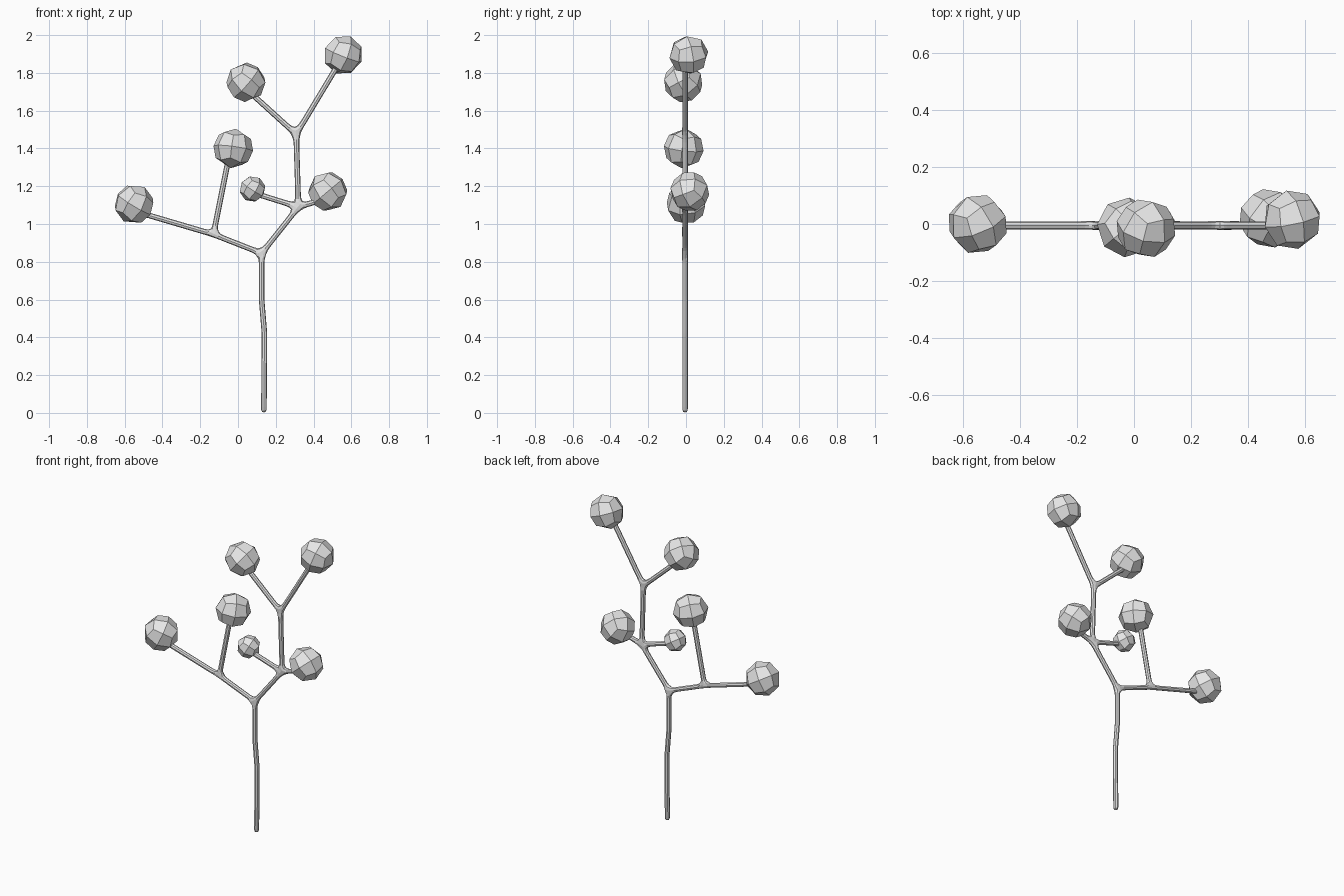
import bpy
import bmesh
from math import radians
from mathutils import Euler, Vector

cube = bpy.data.objects.get("Cube")
if cube:
    bpy.data.objects.remove(cube, do_unlink=True)

grey = bpy.data.materials.new("plain_grey")
grey.use_nodes = True
grey.diffuse_color = (0.8, 0.8, 0.8, 1)
grey.node_tree.nodes["Principled BSDF"].inputs["Base Color"].default_value = (0.8, 0.8, 0.8, 1)


def add_object(name, mesh):
    obj = bpy.data.objects.new(name, mesh)
    bpy.context.collection.objects.link(obj)
    mesh.materials.append(grey)
    return obj


def berry(name, centre, radius, turn):
    """Faceted ball: a once-divided cube pushed out to a sphere."""
    bm = bmesh.new()
    bmesh.ops.create_cube(bm, size=2)
    bmesh.ops.subdivide_edges(bm, edges=bm.edges[:], cuts=1, use_grid_fill=True)
    spin = Euler([radians(a) for a in turn]).to_matrix()
    for v in bm.verts:
        v.co = spin @ v.co.normalized() * radius + Vector(centre)
    mesh = bpy.data.meshes.new(name)
    bm.to_mesh(mesh)
    bm.free()
    add_object(name, mesh)


# Balls at the twig ends
berry("left_low_ball", (-0.55, 0, 1.105), 0.107, (20, 25, 30))
berry("inner_ball", (-0.025, -0.012, 1.40), 0.106, (0, 10, 40))
berry("upper_ball", (0.042, -0.015, 1.75), 0.106, (35, 40, 10))
berry("top_ball", (0.557, 0.015, 1.895), 0.106, (10, 20, 15))
berry("right_ball", (0.475, 0.02, 1.172), 0.106, (30, 50, 0))
berry("small_ball", (0.077, 0, 1.185), 0.07, (15, 30, 20))

# Branch skeleton in the x-z plane, joined by point names
points = {
    "root": (0.137, 0), "knee": (0.14, 0.42), "bend": (0.125, 0.6),
    "fork": (0.125, 0.845), "left_fork": (-0.13, 0.945),
    "right_fork": (0.32, 1.09), "top_fork": (0.308, 1.475),
    "left_low": (-0.52, 1.06), "inner": (-0.045, 1.37),
    "upper": (0.06, 1.70), "top": (0.54, 1.86),
    "right": (0.45, 1.13), "small": (0.08, 1.165),
}
links = [
    ("root", "knee"), ("knee", "bend"), ("bend", "fork"),
    ("fork", "left_fork"), ("left_fork", "left_low"), ("left_fork", "inner"),
    ("fork", "right_fork"), ("right_fork", "right"), ("right_fork", "small"),
    ("right_fork", "top_fork"), ("top_fork", "upper"), ("top_fork", "top"),
]
names = list(points)
mesh = bpy.data.meshes.new("branches")
mesh.from_pydata([(x, -0.005, z) for x, z in points.values()],
                 [(names.index(a), names.index(b)) for a, b in links], [])
branches = add_object("branches", mesh)

# Thin rounded skin over the skeleton
branches.modifiers.new("skin", "SKIN")
for v in mesh.skin_vertices[0].data:
    v.radius = (0.016, 0.016)
mesh.skin_vertices[0].data[0].use_root = True
branches.modifiers.new("rounding", "SUBSURF").levels = 1
branches.modifiers["rounding"].render_levels = 1
